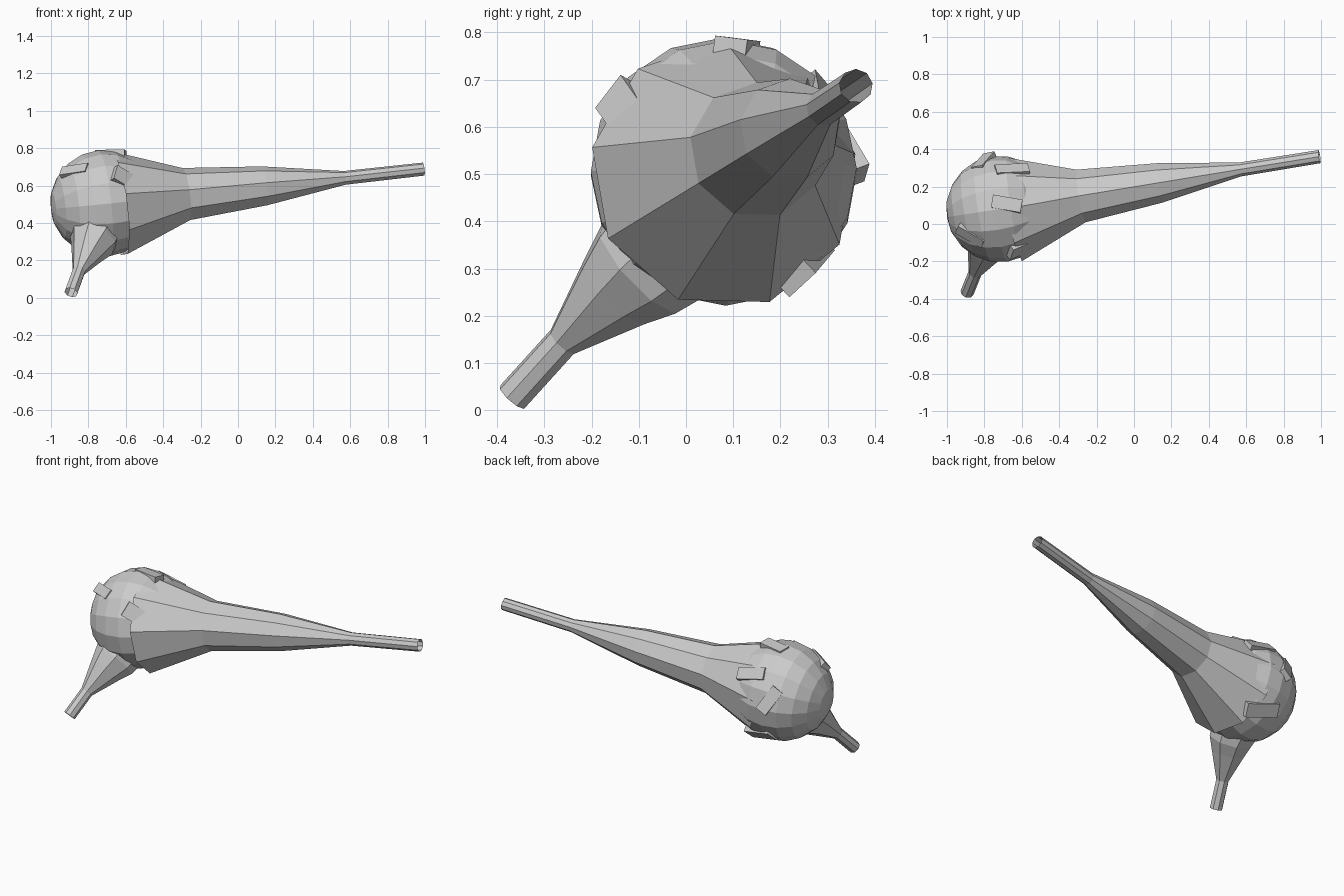
import bpy, bmesh
from math import sin, cos, pi, radians
from mathutils import Vector, Matrix

if "Cube" in bpy.data.objects:
    bpy.data.objects.remove(bpy.data.objects["Cube"])

CENTRE = Vector((-0.72, 0.08, 0.505))


def make_object(name, bm):
    mesh = bpy.data.meshes.new(name)
    bmesh.ops.recalc_face_normals(bm, faces=bm.faces)
    bm.to_mesh(mesh)
    bm.free()
    obj = bpy.data.objects.new(name, mesh)
    bpy.context.collection.objects.link(obj)
    return obj


def loft_tube(name, stations, sides, start, side_hint):
    """Open tapered tube through (centre, radius) stations."""
    bm = bmesh.new()
    pts = [Vector(p) for p, r in stations]
    rings = []
    for i, (p, r) in enumerate(stations):
        axis = (pts[min(i + 1, len(pts) - 1)] - pts[max(i - 1, 0)]).normalized()
        u = Vector(side_hint)
        u = (u - axis * u.dot(axis)).normalized()
        v = axis.cross(u)
        rings.append([bm.verts.new(pts[i] + r * (u * cos(a) + v * sin(a)))
                      for a in (start + 2 * pi * k / sides for k in range(sides))])
    for a, b in zip(rings, rings[1:]):
        for k in range(sides):
            n = (k + 1) % sides
            bm.faces.new((a[k], a[n], b[n], b[k]))
    return make_object(name, bm)


# rounded body, poles along the long arm
bm = bmesh.new()
tilt = Vector((0.97, 0.15, 0.1)).to_track_quat('Z', 'Y').to_matrix().to_4x4()
bmesh.ops.create_uvsphere(bm, u_segments=16, v_segments=10, radius=0.285,
                          matrix=Matrix.Translation(CENTRE) @ tilt)
make_object("round_body", bm)

# long tapering arm
loft_tube("long_arm", [
    ((-0.645, 0.08, 0.50), 0.288),
    ((-0.28, 0.15, 0.55), 0.145),
    ((0.14, 0.22, 0.595), 0.108),
    ((0.57, 0.292, 0.64), 0.038),
    ((0.992, 0.36, 0.687), 0.036)], 9, radians(10), (0, 1, 0))

# short lower arm
loft_tube("short_arm", [
    ((-0.765, -0.05, 0.345), 0.14),
    ((-0.775, -0.10, 0.30), 0.125),
    ((-0.80, -0.15, 0.255), 0.097),
    ((-0.85, -0.262, 0.145), 0.036),
    ((-0.893, -0.368, 0.028), 0.036)], 8, 0.2, (1, 0, 0))

# small angular folds just breaking the body surface
folds = [  # direction from centre, length, width, twist
    ((0.42, -0.75, 0.46), 0.15, 0.09, -0.5),
    ((0.10, 0.62, -0.72), 0.20, 0.08, 0.2),
    ((0.25, 0.75, 0.58), 0.18, 0.07, 0.4),
    ((-0.30, 0.92, 0.20), 0.16, 0.07, 1.0),
    ((0.15, 0.10, 0.98), 0.16, 0.07, 0.8),
    ((-0.55, -0.50, 0.62), 0.16, 0.06, 0.3),
]
for i, (d, length, width, twist) in enumerate(folds):
    d = Vector(d).normalized()
    bm = bmesh.new()
    place = (Matrix.Translation(CENTRE + d * 0.262)
             @ d.to_track_quat('Z', 'Y').to_matrix().to_4x4()
             @ Matrix.Rotation(twist, 4, 'Z') @ Matrix.Rotation(0.15, 4, 'Y'))
    bmesh.ops.create_cube(bm, size=1, matrix=place @ Matrix.Diagonal((length, width, 0.05, 1)))
    make_object(f"surface_fold_{i + 1}", bm)
